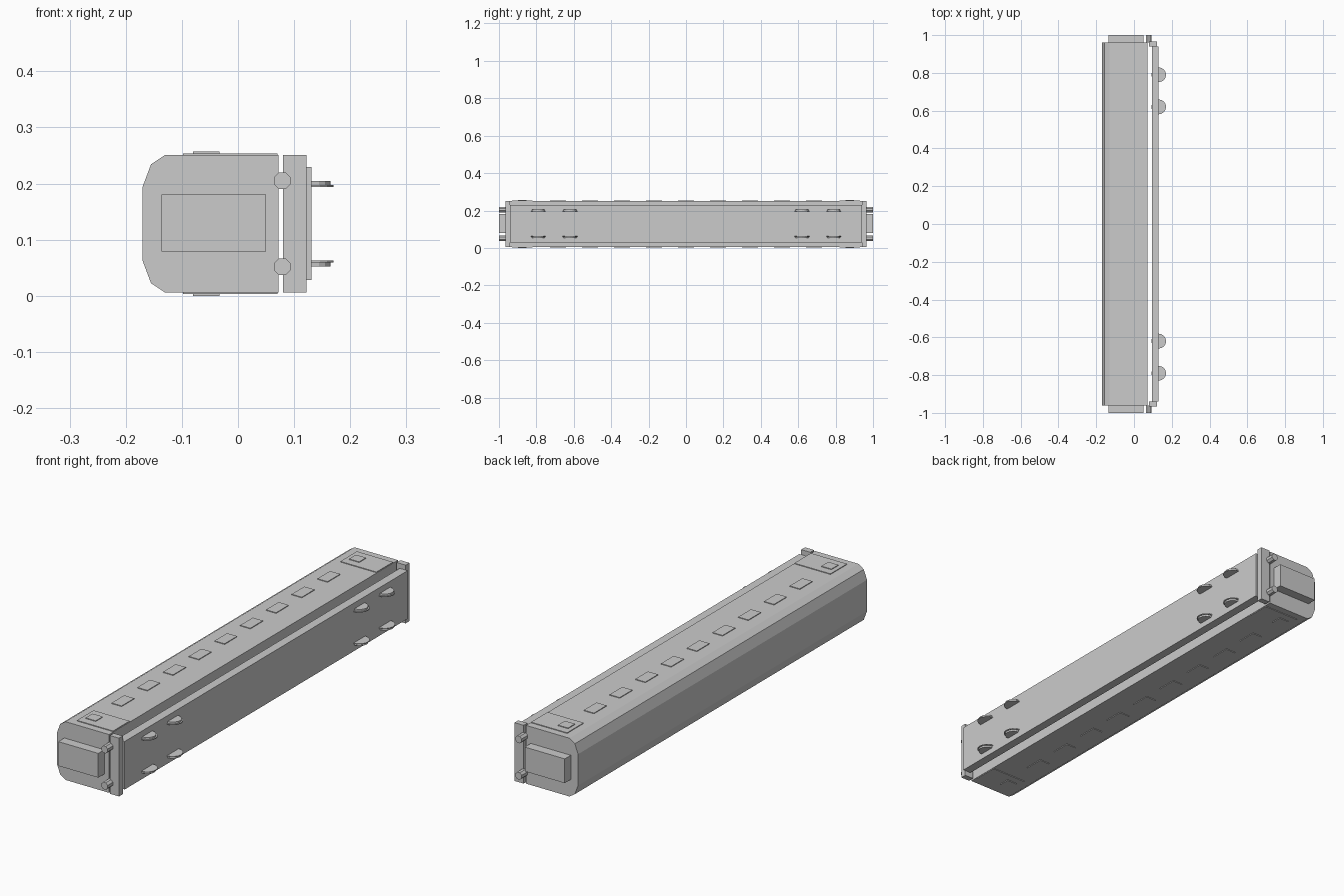
import bpy, bmesh, math

if "Cube" in bpy.data.objects:
    bpy.data.objects.remove(bpy.data.objects["Cube"])

grey = bpy.data.materials.new("light_grey")
grey.diffuse_color = (0.6, 0.6, 0.6, 1)
grey.use_nodes = True
grey.node_tree.nodes["Principled BSDF"].inputs["Base Color"].default_value = grey.diffuse_color
MID = 0.1285  # height of the carriage centre line


def finish(name, bm):
    bmesh.ops.recalc_face_normals(bm, faces=bm.faces)
    me = bpy.data.meshes.new(name)
    bm.to_mesh(me)
    bm.free()
    me.materials.append(grey)
    ob = bpy.data.objects.new(name, me)
    bpy.context.collection.objects.link(ob)
    return ob


def extrude(name, pts, axis, a, b):
    """Prism from a 2D outline: axis 'y' uses (x, z), axis 'z' uses (x, y)."""
    bm = bmesh.new()

    def place(p, t):
        return (p[0], t, p[1]) if axis == 'y' else (p[0], p[1], t)
    lo = [bm.verts.new(place(p, a)) for p in pts]
    hi = [bm.verts.new(place(p, b)) for p in pts]
    bm.faces.new(lo)
    bm.faces.new(hi[::-1])
    n = len(pts)
    for i in range(n):
        j = (i + 1) % n
        bm.faces.new((lo[i], lo[j], hi[j], hi[i]))
    return finish(name, bm)


def box(name, x, y, z):
    return extrude(name, [(x[0], z[0]), (x[1], z[0]), (x[1], z[1]), (x[0], z[1])],
                   'y', min(y), max(y))


def ring(cx, cy, r, n, turn=0.0):
    return [(cx + r * math.cos(turn + 2 * math.pi * i / n),
             cy + r * math.sin(turn + 2 * math.pi * i / n)) for i in range(n)]


# Carriage shell lying on its side: curved roof towards -x, floor towards +x
half = [(0.072, 0.1225), (-0.13, 0.1225), (-0.155, 0.106), (-0.17, 0.066)]
outline = [(x, MID + h) for x, h in half] + [(x, MID - h) for x, h in half[::-1]]
extrude("carriage_body", outline, 'y', -0.96, 0.96)

# Underframe plate
box("underframe", (0.094, 0.131), (-0.94, 0.94), (0.028, 0.23))

for e, end in ((-1, "front"), (1, "back")):
    # End beam, gangway and buffers
    box(end + "_end_beam", (0.08, 0.122), (e * 0.94, e * 0.965), (0.006, 0.251))
    box(end + "_gangway", (-0.136, 0.05), (e * 0.955, e * 1.0), (0.079, 0.181))
    for s in (-1, 1):
        extrude(end + "_buffer", ring(0.079, MID + s * 0.0765, 0.016, 8, math.pi / 8),
                'y', *sorted((e * 0.96, e * 1.0)))

for s, side in ((-1, "lower"), (1, "upper")):
    def plate(name, x, y, inner, outer):
        box(name, x, y, sorted((MID + s * inner, MID + s * outer)))

    # Row of side windows
    for i in range(-4, 5):
        y = i * 0.171
        plate(side + "_window", (-0.08, -0.033), (y - 0.042, y + 0.042), 0.12, 0.1255)
    # Doors with small windows at both ends
    for e in (-1, 1):
        plate(side + "_door", (-0.098, 0.07), (e * 0.82, e * 0.93), 0.12, 0.1255)
        plate(side + "_door_window", (-0.08, -0.033), (e * 0.852, e * 0.898), 0.12, 0.1285)
        # Wheels: tread outside, thin wider flange inside
        for y in (0.62, 0.79):
            z0, z1, z2 = (MID + s * d for d in (0.0655, 0.069, 0.0765))
            extrude(side + "_wheel_flange", ring(0.131, e * y, 0.039, 16), 'z', z0, z1)
            extrude(side + "_wheel_tread", ring(0.131, e * y, 0.034, 16), 'z', z1, z2)
